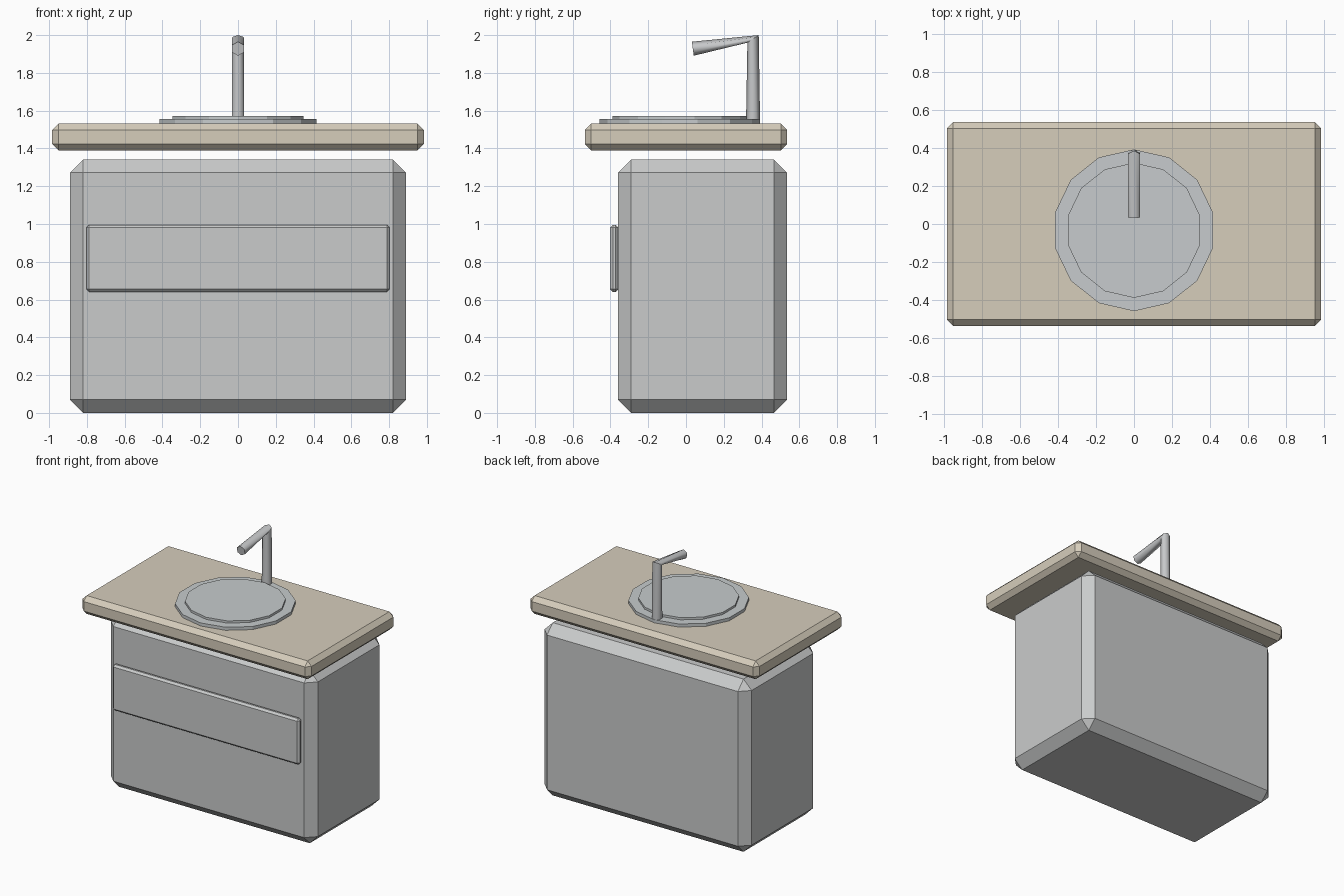
import bpy
import bmesh
from math import pi, sin, cos
from mathutils import Vector

cube = bpy.data.objects.get("Cube")
if cube:
    bpy.data.objects.remove(cube, do_unlink=True)


def material(name, color):
    mat = bpy.data.materials.new(name)
    mat.use_nodes = True
    mat.diffuse_color = (*color, 1)
    mat.node_tree.nodes["Principled BSDF"].inputs["Base Color"].default_value = (*color, 1)
    return mat


grey = material("cabinet grey", (0.59, 0.60, 0.60))
stone = material("beige stone", (0.67, 0.61, 0.50))
ceramic = material("basin grey", (0.57, 0.60, 0.61))
metal = material("tap metal", (0.57, 0.58, 0.59))


def finish(name, bm, mat):
    bmesh.ops.recalc_face_normals(bm, faces=bm.faces)
    mesh = bpy.data.meshes.new(name)
    bm.to_mesh(mesh)
    bm.free()
    mesh.materials.append(mat)
    obj = bpy.data.objects.new(name, mesh)
    bpy.context.collection.objects.link(obj)
    return obj


def chamfered_box(name, low, high, width, mat):
    low, high = Vector(low), Vector(high)
    bm = bmesh.new()
    bmesh.ops.create_cube(bm, size=1)
    bmesh.ops.scale(bm, vec=high - low, verts=bm.verts)
    bmesh.ops.translate(bm, vec=(low + high) / 2, verts=bm.verts)
    obj = finish(name, bm, mat)
    bevel = obj.modifiers.new("chamfer", 'BEVEL')
    bevel.width = width
    bevel.segments = 1
    return obj


def loft(name, rings, mat):
    """Skin a list of point rings and cap both ends."""
    bm = bmesh.new()
    loops = [[bm.verts.new(p) for p in ring] for ring in rings]
    n = len(loops[0])
    for a, b in zip(loops, loops[1:]):
        for i in range(n):
            j = (i + 1) % n
            bm.faces.new((a[i], a[j], b[j], b[i]))
    bm.faces.new(loops[0])
    bm.faces.new(loops[-1])
    return finish(name, bm, mat)


def ring(center, half_width, axis, sides):
    """Polygon ring with its first corner along the given axis vector."""
    center, axis = Vector(center), Vector(axis)
    side = Vector((half_width, 0, 0))
    return [center + axis * cos(2 * pi * i / sides) + side * sin(2 * pi * i / sides)
            for i in range(sides)]


# Cabinet, drawer front and countertop
chamfered_box("cabinet", (-0.89, -0.36, 0), (0.89, 0.535, 1.342), 0.07, grey)
chamfered_box("drawer_front", (-0.803, -0.402, 0.64), (0.803, -0.357, 0.996), 0.015, grey)
chamfered_box("countertop", (-0.984, -0.536, 1.39), (0.984, 0.536, 1.532), 0.034, stone)

# Basin: wide rim with a raised inner disc
center_y = -0.033
profile = [(0.425, 1.52), (0.425, 1.556), (0.355, 1.556), (0.355, 1.573)]
loft("basin", [ring((0, center_y, z), r, (0, r, 0), 14) for r, z in profile], ceramic)

# Tap: six-sided upright, mitred into a spout that widens to the tip
tap = loft("tap", [
    ring((0, 0.355, 1.55), 0.037, (0, 0.037, 0), 6),
    ring((0, 0.355, 1.98), 0.035, (0, 0.030, 0.020), 6),
    ring((0, 0.036, 1.928), 0.0375, (0, -0.005, 0.037), 6),
], metal)
for face in tap.data.polygons:
    face.use_smooth = len(face.vertices) == 4
for edge in tap.data.edges:
    # keep the mitre and both cap rims crisp
    a, b = edge.vertices
    edge.use_edge_sharp = a // 6 == b // 6
